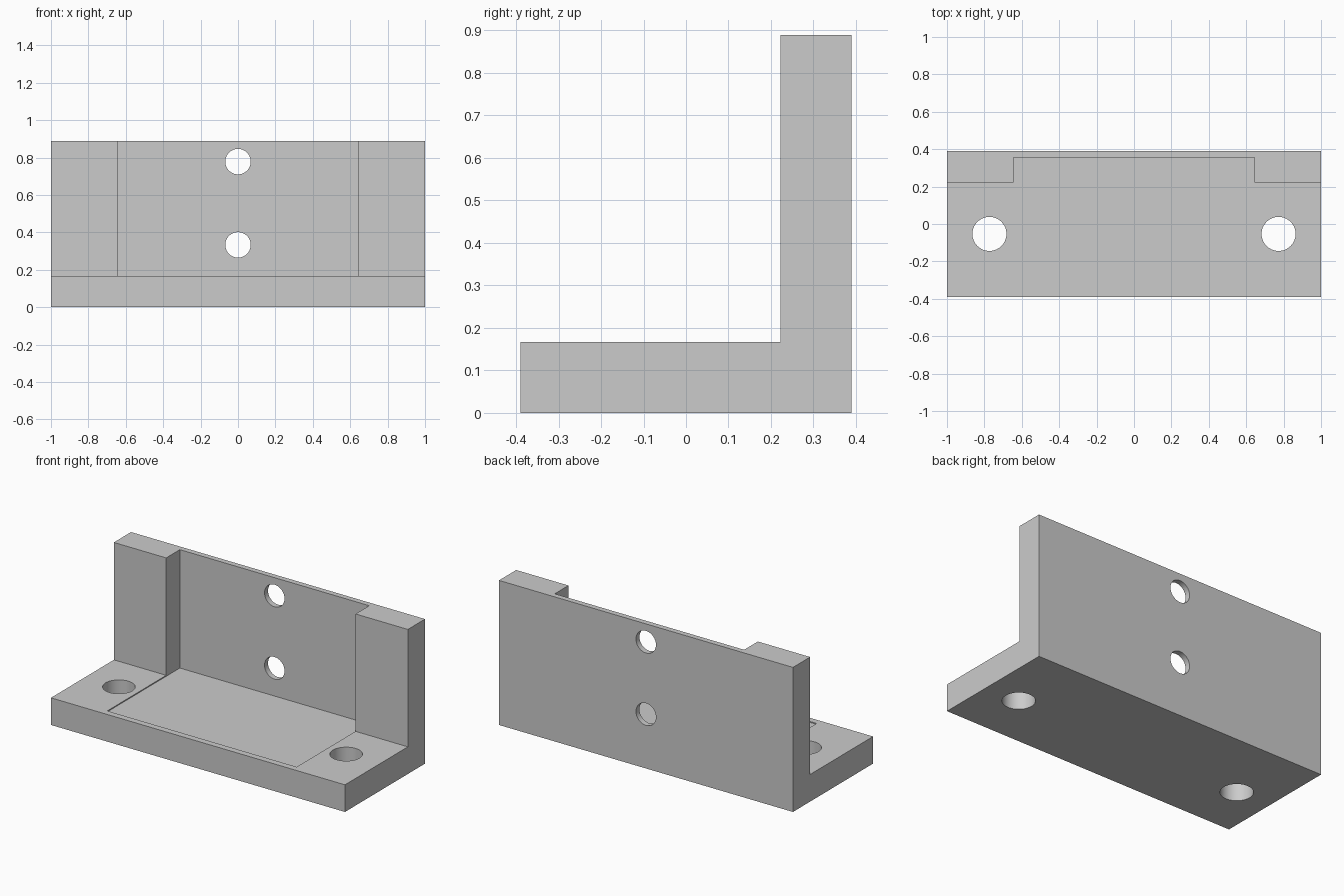
import bpy
import bmesh
import math

cube = bpy.data.objects.get("Cube")
if cube:
    bpy.data.objects.remove(cube, do_unlink=True)

# Overall sizes
HALF_W, HALF_D, HEIGHT, THICK = 1.0, 0.389, 0.889, 0.167
WALL_FRONT = HALF_D - THICK

grey = bpy.data.materials.new("light_grey")
grey.use_nodes = True
grey.diffuse_color = (0.6, 0.6, 0.6, 1)
grey.node_tree.nodes["Principled BSDF"].inputs["Base Color"].default_value = (0.6, 0.6, 0.6, 1)


def make_object(name, bm):
    bmesh.ops.recalc_face_normals(bm, faces=bm.faces)
    mesh = bpy.data.meshes.new(name)
    bm.to_mesh(mesh)
    bm.free()
    mesh.materials.append(grey)
    obj = bpy.data.objects.new(name, mesh)
    bpy.context.collection.objects.link(obj)
    return obj


def cut(target, cutter):
    """Subtract the cutter, then discard it."""
    cutter.hide_render = True
    mod = target.modifiers.new(cutter.name, "BOOLEAN")
    mod.operation = "DIFFERENCE"
    mod.solver = "EXACT"
    mod.object = cutter
    bpy.context.view_layer.objects.active = target
    bpy.ops.object.modifier_apply(modifier=mod.name)
    bpy.data.objects.remove(cutter, do_unlink=True)


def box(name, low, high):
    bm = bmesh.new()
    bmesh.ops.create_cube(bm, size=1)
    for v in bm.verts:
        v.co = [lo if c < 0 else hi for c, lo, hi in zip(v.co, low, high)]
    return make_object(name, bm)


def drill(name, center, radius, along_y=False):
    bm = bmesh.new()
    bmesh.ops.create_cone(bm, cap_ends=True, segments=64,
                          radius1=radius, radius2=radius, depth=0.5)
    obj = make_object(name, bm)
    obj.location = center
    if along_y:
        obj.rotation_euler.x = math.pi / 2
    bpy.context.view_layer.update()
    return obj


# L-shaped bracket: side profile extruded across the width
profile = [(-HALF_D, 0), (HALF_D, 0), (HALF_D, HEIGHT),
           (WALL_FRONT, HEIGHT), (WALL_FRONT, THICK), (-HALF_D, THICK)]
bm = bmesh.new()
face = bm.faces.new([bm.verts.new((-HALF_W, y, z)) for y, z in profile])
side = bmesh.ops.extrude_face_region(bm, geom=[face])
for item in side["geom"]:
    if isinstance(item, bmesh.types.BMVert):
        item.co.x = HALF_W
bracket = make_object("angle_bracket", bm)

# Pocket thinning the wall and barely sinking into the base
cut(bracket, box("pocket_cutter", (-0.644, -0.35, THICK - 0.006), (0.644, 0.355, 1.2)))

# Wall holes
for z in (0.333, 0.778):
    cut(bracket, drill("wall_hole_cutter", (0, HALF_D, z), 0.068, along_y=True))

# Base mounting holes
for side_sign in (-1, 1):
    cut(bracket, drill("base_hole_cutter", (side_sign * 0.773, -0.053, THICK / 2), 0.091))

# Smooth hole walls, crisp edges
bpy.ops.object.select_all(action="DESELECT")
bracket.select_set(True)
bpy.context.view_layer.objects.active = bracket
bpy.ops.object.shade_smooth_by_angle(angle=math.radians(30))
